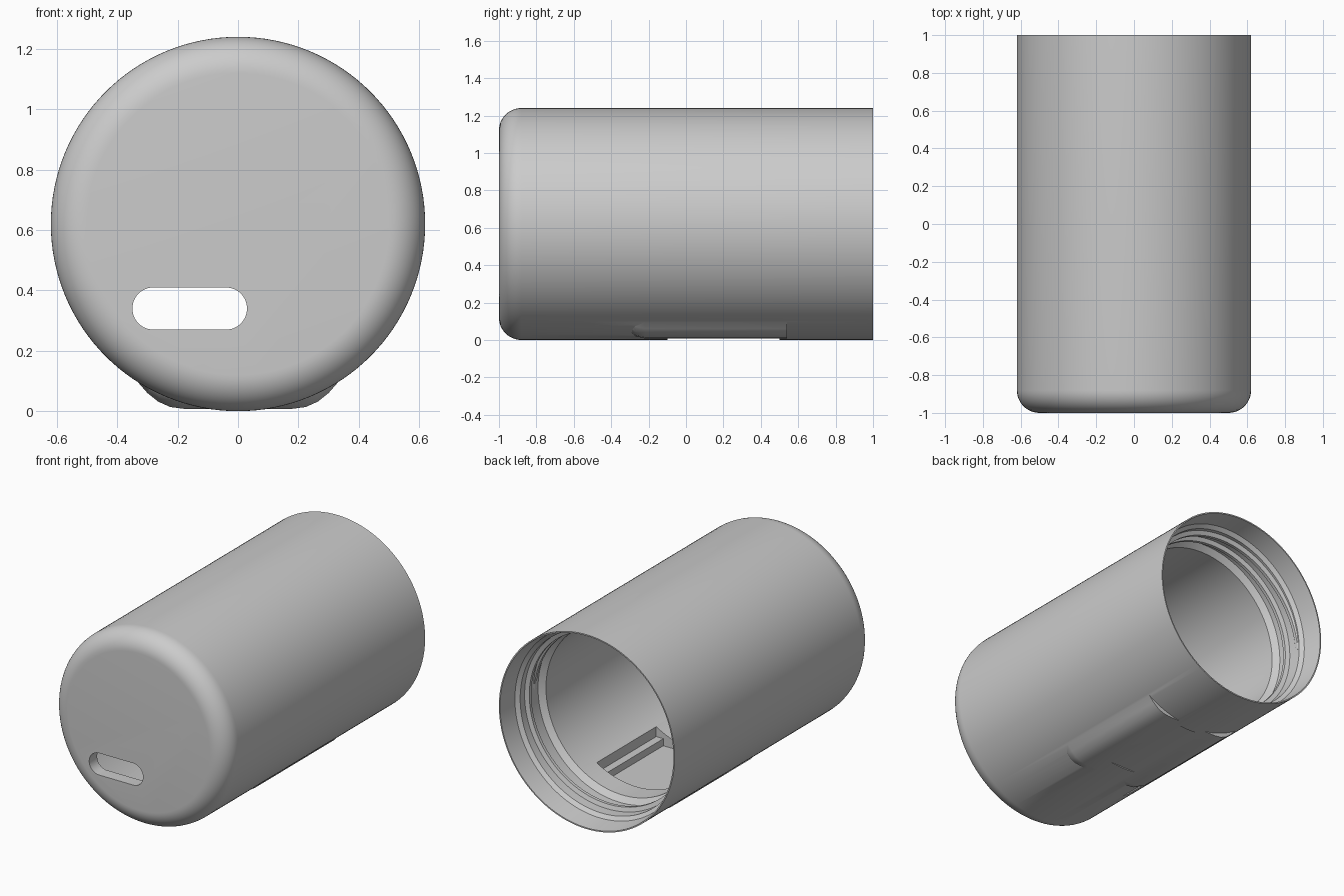
import bpy, bmesh, math

cube = bpy.data.objects.get("Cube")
if cube:
    bpy.data.objects.remove(cube, do_unlink=True)

R = 0.62     # outer radius, also the height of the axis
SEG = 128

grey = bpy.data.materials.new("Plain grey")
grey.use_nodes = True
grey.diffuse_color = (0.6, 0.6, 0.6, 1)
grey.node_tree.nodes["Principled BSDF"].inputs["Base Color"].default_value = (0.6, 0.6, 0.6, 1)


def finish(name, bm):
    bmesh.ops.recalc_face_normals(bm, faces=bm.faces)
    mesh = bpy.data.meshes.new(name)
    bm.to_mesh(mesh)
    bm.free()
    mesh.materials.append(grey)
    obj = bpy.data.objects.new(name, mesh)
    bpy.context.collection.objects.link(obj)
    return obj


def loft(name, sections, closed=False):
    """Skin equal-length rings of points, capping the ends unless closed."""
    bm = bmesh.new()
    rings = [[bm.verts.new(p) for p in s] for s in sections]
    for a, b in zip(rings, rings[1:]):
        n = len(a)
        for i in range(n):
            bm.faces.new((a[i], a[(i + 1) % n], b[(i + 1) % n], b[i]))
    if not closed:
        bm.faces.new(rings[0])
        bm.faces.new(rings[-1])
    return finish(name, bm)


def turned(name, profile):
    """Solid of revolution about the long axis from (radius, y) pairs."""
    steps = [math.tau * i / SEG for i in range(SEG)]
    return loft(name, [[(r * math.cos(a), y, R + r * math.sin(a)) for a in steps]
                       for r, y in profile])


def fillet(radius, y, f, n):
    """Quarter-round from the flat end out to the wall."""
    angles = [math.pi / 2 * i / n for i in range(n + 1)]
    return [(radius - f + f * math.sin(a), y + f - f * math.cos(a)) for a in angles]


def box(name, x, y0, y1, z0, z1):
    return loft(name, [[(-x, y, z0), (x, y, z0), (x, y, z1), (-x, y, z1)] for y in (y0, y1)])


def combine(target, tool, operation):
    mod = target.modifiers.new("Combine", 'BOOLEAN')
    mod.operation, mod.object, mod.solver = operation, tool, 'EXACT'
    bpy.context.view_layer.objects.active = target
    bpy.ops.object.modifier_apply(modifier=mod.name)
    bpy.data.objects.remove(tool, do_unlink=True)


def smooth(obj):
    bpy.ops.object.select_all(action='DESELECT')
    obj.select_set(True)
    bpy.context.view_layer.objects.active = obj
    bpy.ops.object.shade_smooth_by_angle(angle=math.radians(30))


# Outer shell with a rounded front end
housing = turned("housing", fillet(R, -1, 0.12, 12) + [(R, 1)])

# Flat foot with rounded flanks and a sloping front
half = [(0.18, 0.008), (0.225, 0.014), (0.265, 0.032), (0.30, 0.06),
        (0.335, 0.10), (0.385, 0.145), (0.30, 0.24)]
outline = half + [(-x, z) for x, z in reversed(half)]
foot = loft("foot", [[(x * s, y, z + lift) for x, z in outline]
                     for y, s, lift in [(-0.37, 0.9, 0.08), (-0.33, 0.93, 0.05),
                                        (-0.27, 0.98, 0.012), (-0.22, 1, 0), (0.54, 1, 0)]])
combine(housing, foot, 'UNION')

# Hollow interior with a flared mouth and a stepped collar
bore = turned("bore", fillet(0.54, -0.92, 0.04, 5) + [
    (0.54, 0.64), (0.575, 0.67), (0.575, 0.85), (0.598, 0.87), (0.612, 1), (0.612, 1.1)])
combine(housing, bore, 'DIFFERENCE')

# Stepped pocket in the floor, and the flat trimmed under it
for cutter in (box("pocket_ledge", 0.28, -0.1, 0.5, 0.095, 0.3),
               box("pocket_floor", 0.23, -0.1, 0.5, 0.05, 0.3),
               box("foot_trim", 0.2, -0.1, 0.5, -0.1, 0.007)):
    combine(housing, cutter, 'DIFFERENCE')

# Rounded slot through the front wall
slot_outline = []
for i in range(32):
    a = math.tau * (i + 0.5) / 32
    centre = -0.04 if math.cos(a) > 0 else -0.28
    slot_outline.append((centre + 0.07 * math.cos(a), 0.34 + 0.07 * math.sin(a)))
slot = loft("slot", [[(x, y, z) for x, z in slot_outline] for y in (-1.1, -0.8)])
combine(housing, slot, 'DIFFERENCE')
smooth(housing)

# Helical screw thread inside the collar
turns, pitch = 1.5, 0.085
count = int(96 * turns)
sections = []
for i in range(count + 1):
    t = i / count
    a = math.tau * turns * t
    y = 0.70 + pitch * turns * t
    rise = 0.025 * min(1, 12 * t, 12 * (1 - t)) + 0.001
    sections.append([(r * math.cos(a), y + dy, R + r * math.sin(a))
                     for r, dy in ((0.58, -0.022), (0.575 - rise, -0.01),
                                   (0.575 - rise, 0.01), (0.58, 0.022))])
smooth(loft("screw_thread", sections))
